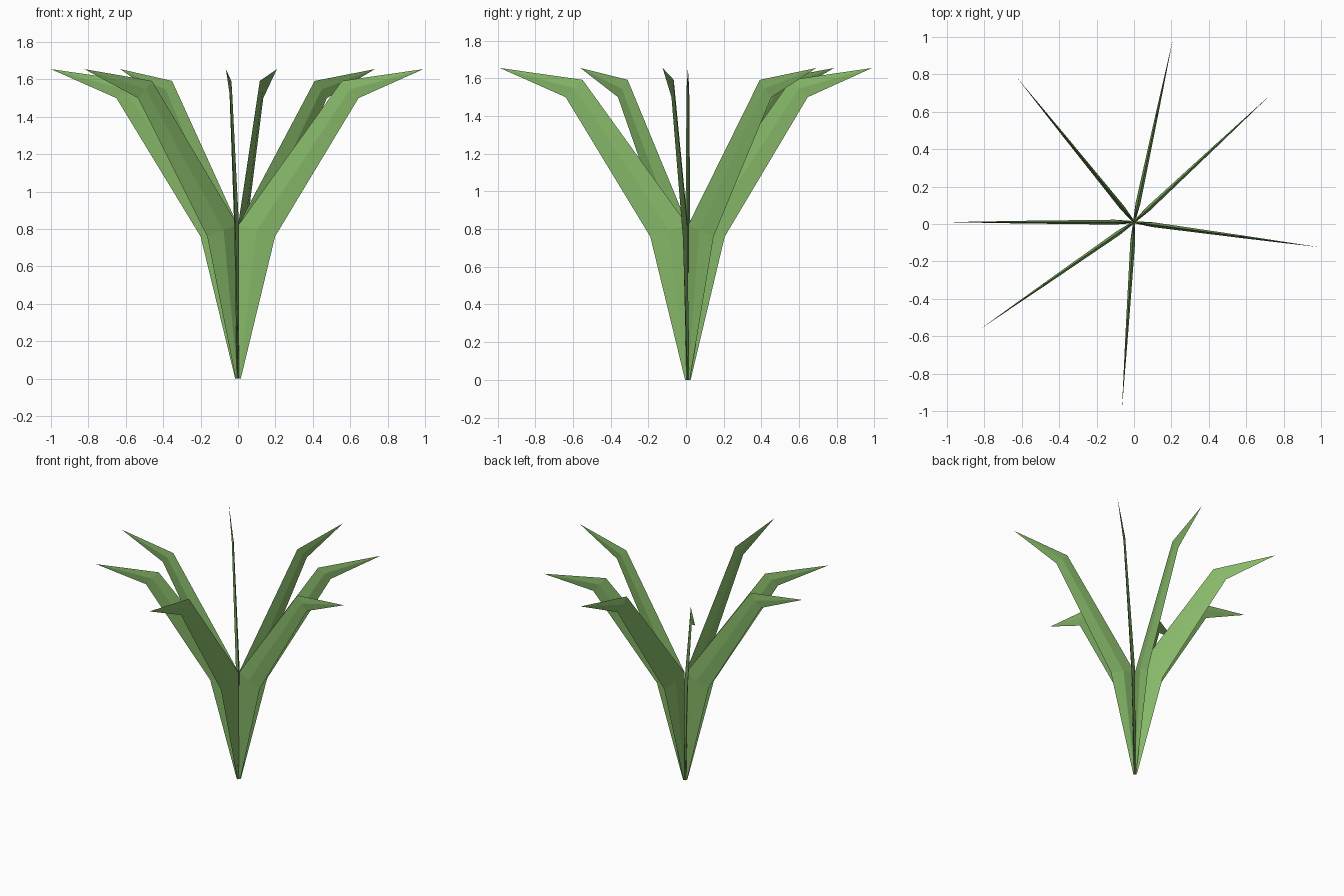
import bpy
import bmesh
from math import radians
from mathutils import Matrix, Vector

cube = bpy.data.objects.get("Cube")
if cube:
    bpy.data.objects.remove(cube, do_unlink=True)

# Leaf colour
green = bpy.data.materials.new("leaf_green")
green.use_nodes = True
colour = (0.24, 0.48, 0.14, 1)
green.diffuse_color = colour
green.node_tree.nodes["Principled BSDF"].inputs["Base Color"].default_value = colour

# Blade stations: (inner radius, inner z), (outer radius, outer z), half thickness
STATIONS = [
    ((-0.002, 0), (0.015, 0), 0.006),
    ((0.005, 0.825), (0.2, 0.76), 0.013),
    ((0.56, 1.592), (0.65, 1.5), 0.007),
]
TIP = (1.0, 0, 1.655)


def leaf_mesh():
    """Bent blade with a thin diamond cross-section, ending in a point."""
    bm = bmesh.new()
    rings = []
    for (ri, zi), (ro, zo), t in STATIONS:
        inner, outer = Vector((ri, 0, zi)), Vector((ro, 0, zo))
        mid, side = (inner + outer) / 2, Vector((0, t, 0))
        rings.append([bm.verts.new(p) for p in (inner, mid + side, outer, mid - side)])
    for a, b in zip(rings, rings[1:]):
        for i in range(4):
            j = (i + 1) % 4
            bm.faces.new((a[i], a[j], b[j], b[i]))
    tip = bm.verts.new(TIP)
    for i in range(4):
        bm.faces.new((rings[-1][i], rings[-1][(i + 1) % 4], tip))
    bm.faces.new(rings[0])
    bmesh.ops.recalc_face_normals(bm, faces=bm.faces)
    mesh = bpy.data.meshes.new("leaf")
    bm.to_mesh(mesh)
    bm.free()
    mesh.materials.append(green)
    return mesh


# Seven identical leaves fanned around the root
blade = leaf_mesh()
for n, angle in enumerate((-7.7, 43, 78, 129, 180, 214.8, 266.3), 1):
    leaf = bpy.data.objects.new(f"leaf_{n}", blade)
    leaf.matrix_world = Matrix.Translation((0, 0.01, 0)) @ Matrix.Rotation(radians(angle), 4, "Z")
    bpy.context.collection.objects.link(leaf)
